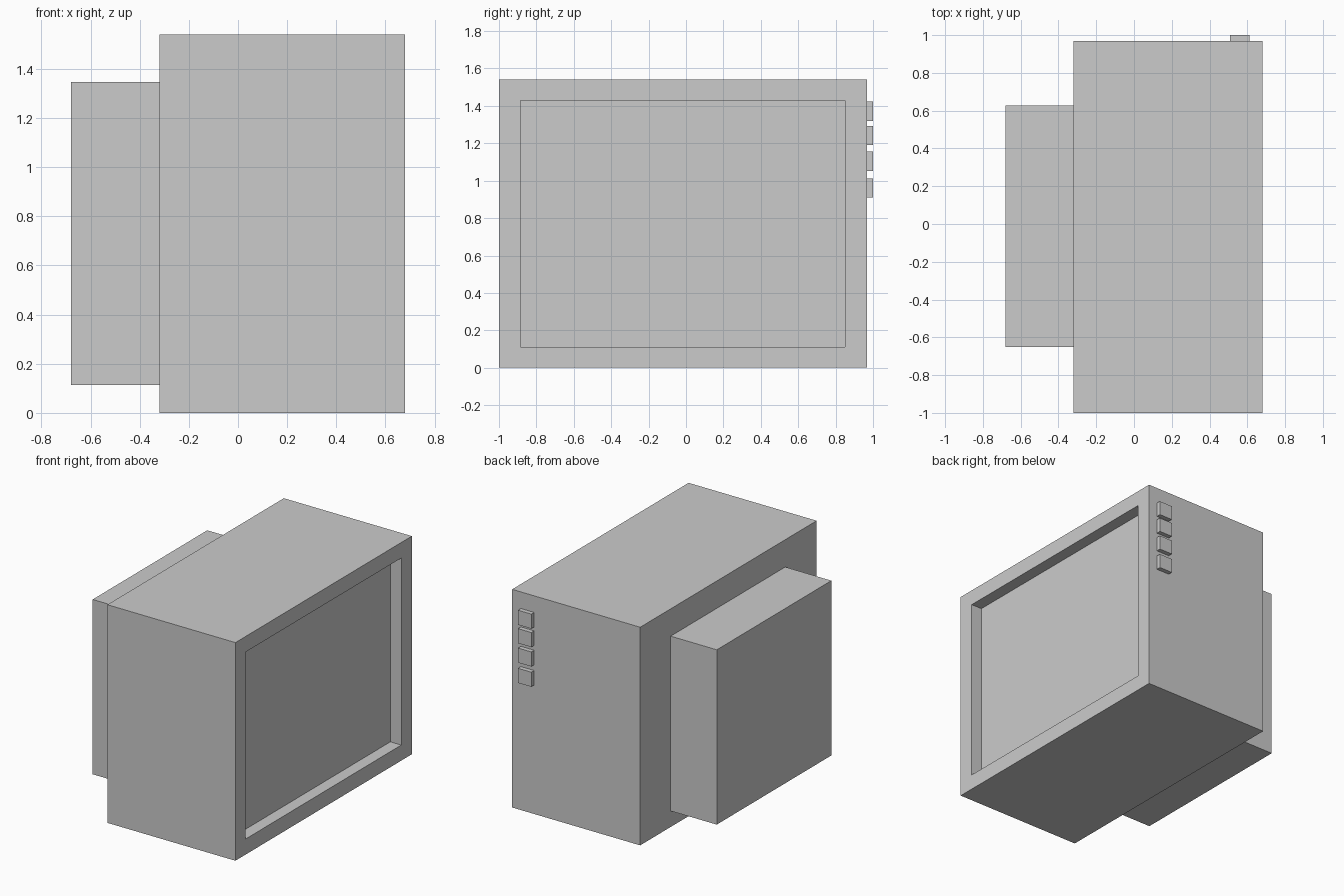
import bpy, bmesh

if "Cube" in bpy.data.objects:
    bpy.data.objects.remove(bpy.data.objects["Cube"])

grey = bpy.data.materials.new("plain grey")
grey.diffuse_color = (0.6, 0.6, 0.6, 1)
grey.use_nodes = True
grey.node_tree.nodes["Principled BSDF"].inputs["Base Color"].default_value = grey.diffuse_color


def box(name, lo, hi, edit=None):
    """Axis-aligned box between two corners, with an optional mesh edit."""
    bm = bmesh.new()
    bmesh.ops.create_cube(bm, size=1)
    for v in bm.verts:
        v.co = [hi[i] if v.co[i] > 0 else lo[i] for i in range(3)]
    if edit:
        edit(bm)
    mesh = bpy.data.meshes.new(name)
    bm.to_mesh(mesh)
    bm.free()
    mesh.materials.append(grey)
    obj = bpy.data.objects.new(name, mesh)
    bpy.context.collection.objects.link(obj)
    return obj


def recess_screen(bm):
    """Frame the +x face and push the screen inwards."""
    screen = max(bm.faces, key=lambda f: f.calc_center_median().x)
    bmesh.ops.inset_region(bm, faces=[screen], thickness=0.11)
    for v in screen.verts:
        v.co.y = 0.85 if v.co.y > 0 else -0.885
        v.co.z = 1.43 if v.co.z > 0.7 else 0.11
    result = bmesh.ops.extrude_discrete_faces(bm, faces=[screen])
    for v in result["faces"][0].verts:
        v.co.x -= 0.085


# Cabinet with recessed screen
box("cabinet", (-0.32, -1.0, 0.0), (0.68, 0.968, 1.54), recess_screen)

# Rear housing
box("rear_housing", (-0.68, -0.65, 0.113), (-0.32, 0.628, 1.347))

# Column of side buttons
for i, z in enumerate((0.91, 1.053, 1.19, 1.32)):
    box(f"button_{i + 1}", (0.508, 0.968, z), (0.612, 1.0, z + 0.103))
